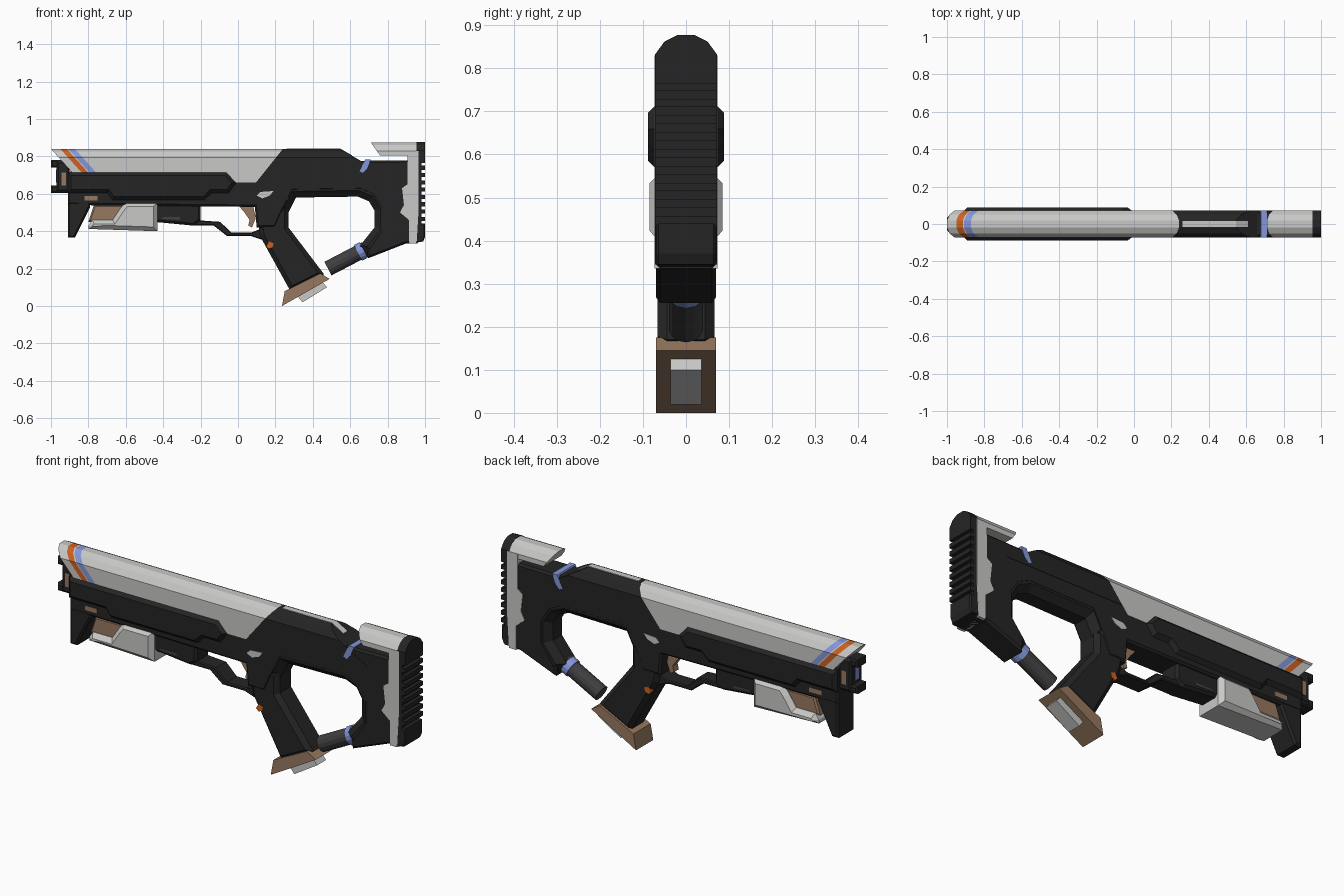
import bpy, bmesh
from mathutils import Vector

if "Cube" in bpy.data.objects:
    bpy.data.objects.remove(bpy.data.objects["Cube"])


def material(name, r, g, b):
    m = bpy.data.materials.new(name)
    m.diffuse_color = (r, g, b, 1)
    m.use_nodes = True
    m.node_tree.nodes["Principled BSDF"].inputs["Base Color"].default_value = m.diffuse_color
    return m


DARK = material("charcoal", .018, .018, .018)
GREY = material("mid_grey", .05, .05, .05)
LIGHT = material("light_grey", .58, .58, .57)
BROWN = material("brown", .31, .19, .115)
ORANGE = material("orange", .6, .12, .015)
BLUE = material("blue", .23, .31, .7)


def finish(name, bm, *mats):
    bmesh.ops.recalc_face_normals(bm, faces=bm.faces)
    me = bpy.data.meshes.new(name)
    bm.to_mesh(me)
    bm.free()
    for m in mats:
        me.materials.append(m)
    ob = bpy.data.objects.new(name, me)
    bpy.context.collection.objects.link(ob)
    return ob


def prism(name, pts, half, mat, bevel=0.0):
    """Side profile (x, z) extruded to y = +-half, with chamfered rims."""
    bm = bmesh.new()
    a = [bm.verts.new((x, -half, z)) for x, z in pts]
    b = [bm.verts.new((x, half, z)) for x, z in pts]
    n = len(pts)
    caps = [bm.faces.new(a), bm.faces.new(b[::-1])]
    for i in range(n):
        j = (i + 1) % n
        bm.faces.new((a[j], a[i], b[i], b[j]))
    bmesh.ops.recalc_face_normals(bm, faces=bm.faces)
    if bevel:
        rim = list({e for f in caps for e in f.edges})
        bmesh.ops.bevel(bm, geom=rim, offset=bevel, segments=1,
                        affect='EDGES', clamp_overlap=False)
    return finish(name, bm, mat)


def box(name, x0, x1, z0, z1, half, mat, bevel=0.0):
    return prism(name, [(x0, z0), (x1, z0), (x1, z1), (x0, z1)], half, mat, bevel)


def rail(name, x0, k0, x1, k1, top, bottom, mat, stripes=()):
    """Round-topped section run along x; ends slope by k per unit of depth.
    Stripes (start, end, material) run parallel to the front end."""
    right = [(.072, bottom), (.072, top - .045), (.05, top - .015), (.02, top)]
    sec = right + [(-y, z) for y, z in right[::-1]]
    bm = bmesh.new()
    a = [bm.verts.new((x0 + k0 * (top - z), y, z)) for y, z in sec]
    b = [bm.verts.new((x1 + k1 * (top - z), y, z)) for y, z in sec]
    bm.faces.new(a)
    bm.faces.new(b[::-1])
    for i in range(len(sec)):
        j = (i + 1) % len(sec)
        bm.faces.new((a[j], a[i], b[i], b[j]))
    for s0, s1, _ in stripes:
        for s in (s0, s1):
            bmesh.ops.bisect_plane(bm, geom=bm.verts[:] + bm.edges[:] + bm.faces[:],
                                   plane_co=(s, 0, top), plane_no=(1, 0, k0))
    for f in bm.faces:
        c = f.calc_center_median()
        s = c.x - k0 * (top - c.z)
        for i, (s0, s1, _) in enumerate(stripes):
            if s0 < s < s1:
                f.material_index = i + 1
    return finish(name, bm, mat, *[s[2] for s in stripes])


def rod(name, p, q, r, mat, sides=14):
    p, q = Vector(p), Vector(q)
    bm = bmesh.new()
    bmesh.ops.create_cone(bm, cap_ends=True, segments=sides, radius1=r, radius2=r,
                          depth=(q - p).length)
    ob = finish(name, bm, mat)
    ob.rotation_euler = (q - p).to_track_quat('Z', 'Y').to_euler()
    ob.location = (p + q) / 2
    return ob


# Main body with the open thumbhole cut into its outline
prism("body", [(-.91, .54), (-.91, .72), (.1, .72), (.2, .77), (.96, .78), (.96, .335),
               (.9, .335), (.695, .255), (.69, .30), (.765, .41), (.765, .52),
               (.72, .59), (.655, .62), (.295, .615), (.235, .5), (.2, .42),
               (.1, .42), (.09, .53)], .07, DARK, .01)
prism("thumbhole_lip", [(.27, .5), (.31, .58), (.64, .585), (.70, .56), (.73, .51),
                        (.73, .42), (.65, .32), (.695, .26), (.76, .283), (.84, .42),
                        (.84, .56), (.72, .69), (.25, .69), (.17, .5)], .069, DARK, .033)

# Top covers
rail("barrel_shroud", -1, .9, .24, -.8, .84, .66, LIGHT,
     [(-.95, -.915, ORANGE), (-.908, -.872, BLUE)])
rail("rear_cover", .24, -.8, .545, 1.75, .84, .70, DARK)
prism("rear_cover_strip", [(.26, .835), (.26, .843), (.545, .843), (.61, .806), (.61, .80),
                           (.54, .835)], .016, LIGHT)

# Fore-end: side plates, front leg, lower block, muzzle
prism("side_plates", [(-.91, .715), (-.06, .715), (-.01, .66), (-.05, .605), (-.14, .605),
                      (-.18, .567), (-.67, .567), (-.70, .605), (-.91, .605)],
      .088, DARK, .018)
prism("front_leg", [(-.91, .58), (-.91, .365), (-.872, .365), (-.79, .53), (-.79, .58)],
      .068, DARK, .01)
prism("lower_block", [(-.45, .55), (-.45, .45), (-.24, .43), (-.2, .455), (-.2, .55)],
      .055, DARK, .012)
box("muzzle", -.97, -.9, .61, .775, .05, DARK, .01)
for name, z in (("muzzle_top_lip", .74), ("muzzle_bottom_lip", .605)):
    box(name, -1, -.9, z, z + .04, .042, DARK, .008)
box("muzzle_side_inlay", -.945, -.92, .645, .715, .053, BROWN)
box("muzzle_front_inlay", -.974, -.96, .66, .73, .015, BLUE)

# Underbarrel unit
prism("underbarrel_box", [(-.8, .43), (-.78, .46), (-.67, .46), (-.63, .52), (-.60, .555),
                          (-.43, .555), (-.43, .40), (-.8, .412)], .085, LIGHT, .022)
prism("underbarrel_inlay", [(-.8, .45), (-.77, .54), (-.59, .54), (-.59, .45)],
      .06, BROWN, .008)

# Trigger and guard
prism("trigger_guard", [(-.24, .43), (-.13, .43), (-.06, .375), (.065, .375), (.14, .35),
                        (.14, .42), (.07, .392), (-.035, .392), (-.095, .45),
                        (-.21, .458)], .045, DARK, .005)
prism("trigger", [(0, .54), (.08, .54), (.095, .47), (.075, .42), (.055, .43), (.062, .46),
                  (.035, .5)], .02, BROWN)

# Pistol grip with base
prism("grip", [(.09, .54), (.27, .53), (.27, .42), (.46, .17), (.28, .08), (.12, .37)],
      .066, DARK, .022)
prism("grip_base", [(.235, 0), (.25, .08), (.44, .175), (.49, .145)], .07, BROWN)
prism("grip_base_plate", [(.32, .05), (.345, .02), (.475, .1), (.45, .13)], .036, LIGHT)
prism("grip_marking", [(.15, .32), (.165, .345), (.19, .335), (.185, .315), (.165, .305)],
      .068, ORANGE)

# Stock tube and ring
rod("stock_tube", (.481, .0, .2), (.68, 0, .304), .041, GREY)
rod("stock_tube_ring", (.642, 0, .284), (.672, 0, .3), .047, BLUE)

# Shoulder stock: cheek rest, light column, ridged butt pad
rail("cheek_rest", .71, .7, .965, 0, .875, .805, LIGHT)
prism("stock_column", [(.905, .83), (.905, .65), (.877, .63), (.887, .54), (.866, .5),
                       (.914, .46), (.914, .335), (.955, .335), (.965, .5), (.965, .83)],
      .073, LIGHT)
rail("butt_pad", .955, 0, .982, 0, .877, .345, DARK)
rail("butt_top", .96, 0, 1, 0, .877, .765, DARK)
prism("butt_bottom", [(.945, .338), (.99, .345), (1, .37), (1, .44), (.945, .44)],
      .07, DARK, .006)
for i in range(8):
    box(f"butt_ridge_{i + 1}", .97, 1, .455 + i * .039, .477 + i * .039, .072, DARK)

# Painted marks
prism("stock_blue_band", [(.65, .72), (.668, .712), (.69, .735), (.71, .783), (.68, .783)],
      .0735, BLUE)
prism("body_light_patch", [(.1, .59), (.12, .61), (.19, .615), (.17, .59), (.13, .575)],
      .0725, LIGHT)
prism("block_grey_patch", [(-.41, .465), (-.4, .475), (-.31, .475), (-.31, .46)],
      .0565, GREY)
box("front_brown_patch", -.82, -.75, .565, .588, .0715, BROWN)
